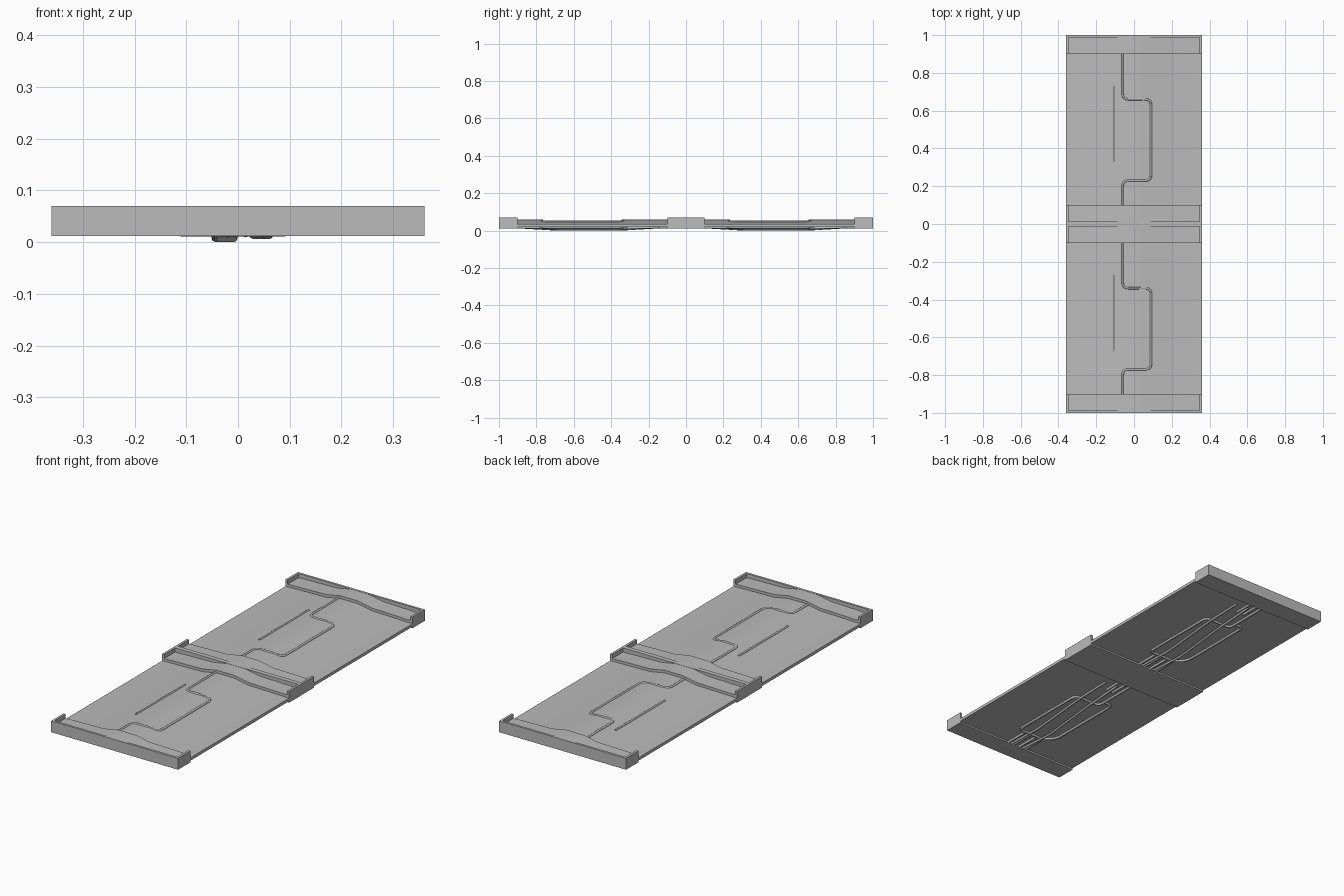
import bpy
import bmesh
from mathutils import Vector

cube = bpy.data.objects.get("Cube")
if cube:
    bpy.data.objects.remove(cube, do_unlink=True)

grey = bpy.data.materials.new("plain grey")
grey.use_nodes = True
grey.diffuse_color = (0.5, 0.5, 0.5, 1)
grey.node_tree.nodes["Principled BSDF"].inputs["Base Color"].default_value = (0.5, 0.5, 0.5, 1)

HALF = 0.36
RIB = 0.1
RIDGE = [(-HALF, 0.035), (-0.13, 0.04), (-0.05, 0.055),
         (0.05, 0.055), (0.13, 0.04), (HALF, 0.035)]


def surface(x):
    """Height of the ridged panel at x."""
    for (xa, za), (xb, zb) in zip(RIDGE, RIDGE[1:]):
        if xa <= x <= xb:
            return za + (zb - za) * (x - xa) / (xb - xa)
    return RIDGE[0][1]


def smooth(obj, angle):
    bpy.ops.object.select_all(action='DESELECT')
    obj.select_set(True)
    bpy.context.view_layer.objects.active = obj
    bpy.ops.object.shade_smooth_by_angle(angle=angle)


def extrude_profile(name, profile, y0, y1):
    """Solid with an x-z outline, running from y0 to y1."""
    bm = bmesh.new()
    face = bm.faces.new([bm.verts.new((x, y0, z)) for x, z in profile])
    out = bmesh.ops.extrude_face_region(bm, geom=[face])
    moved = [v for v in out["geom"] if isinstance(v, bmesh.types.BMVert)]
    bmesh.ops.translate(bm, verts=moved, vec=(0, y1 - y0, 0))
    bmesh.ops.recalc_face_normals(bm, faces=bm.faces)
    mesh = bpy.data.meshes.new(name)
    bm.to_mesh(mesh)
    bm.free()
    mesh.materials.append(grey)
    obj = bpy.data.objects.new(name, mesh)
    bpy.context.collection.objects.link(obj)
    smooth(obj, 0.6)
    return obj


def block(name, x0, x1, y0, y1, z0, z1):
    return extrude_profile(name, [(x0, z0), (x1, z0), (x1, z1), (x0, z1)], y0, y1)


def tube(name, points, y0, radius=0.006, bend=0.03):
    """Round tube through the points, with rounded corners."""
    pts = [Vector(p) + Vector((0, y0, 0)) for p in points]
    path = [pts[0]]
    for a, b, c in zip(pts, pts[1:], pts[2:]):
        p = b + (a - b).normalized() * min(bend, (a - b).length * 0.45)
        q = b + (c - b).normalized() * min(bend, (c - b).length * 0.45)
        for i in range(5):
            t = i / 4
            path.append(p * (1 - t) ** 2 + b * 2 * t * (1 - t) + q * t ** 2)
    path.append(pts[-1])
    curve = bpy.data.curves.new(name, 'CURVE')
    curve.dimensions = '3D'
    curve.bevel_depth = radius
    curve.bevel_resolution = 2
    curve.use_fill_caps = True
    spline = curve.splines.new('POLY')
    spline.points.add(len(path) - 1)
    for sp, co in zip(spline.points, path):
        sp.co = (*co, 1)
    curve.materials.append(grey)
    obj = bpy.data.objects.new(name, curve)
    bpy.context.collection.objects.link(obj)


def on_top(points):
    return [(x, y, surface(x)) for x, y in points]


def rib(name, outer, inward):
    """End rib: straight outer wall, side tabs and a ridged body between."""
    inner = outer + inward * RIB
    wall = outer + inward * 0.012
    block(name + "_wall", -HALF, HALF, *sorted((outer, wall)), 0.012, 0.07)
    for side, x in (("right", -HALF), ("left", HALF - 0.012)):
        block(f"{name}_{side}_tab", x, x + 0.012, *sorted((wall, inner)), 0.012, 0.07)
    body = [(-HALF + 0.012, 0.012), (HALF - 0.012, 0.012)]
    body += [(max(-HALF + 0.012, min(HALF - 0.012, x)), z + 0.014)
             for x, z in reversed(RIDGE)]
    extrude_profile(name + "_body", body, *sorted((wall, inner)))


JOG = [(-0.06, 0.92), (-0.06, 0.66), (0.02, 0.66), (0.09, 0.66),
       (0.09, 0.23), (0.02, 0.23), (-0.06, 0.23), (-0.06, 0.06)]

for label, y0 in (("front", -1), ("back", 0)):
    # Ridged panel
    outline = [(-HALF, 0.02), (HALF, 0.02)] + list(reversed(RIDGE))
    extrude_profile(label + "_panel", outline, y0 + 0.005, y0 + 0.995)
    # Ribs at both ends
    rib(label + "_near_rib", y0, 1)
    rib(label + "_far_rib", y0 + 1, -1)
    # Upper piping
    tube(label + "_upper_pipe", on_top(JOG), y0)
    tube(label + "_upper_rod", on_top([(-0.11, 0.33), (-0.11, 0.73)]), y0, 0.005)
    # Lower piping: outer loop
    tube(label + "_lower_loop", [(x, y, 0.018) for x, y in JOG], y0, 0.007)
    tube(label + "_lower_side_pipe",
         [(-0.06, 0.7, 0.018), (-0.11, 0.7, 0.018),
          (-0.11, 0.28, 0.018), (-0.06, 0.23, 0.018)], y0, 0.007)
    # Lower piping: slanted inner pipes that hang below the panel
    for i, (xa, xb, low) in enumerate(((-0.045, -0.007, 0.006), (0.028, 0.062, 0.012))):
        tube(f"{label}_hanging_pipe_{i + 1}",
             [(xa, 0.1, 0.018), (xa, 0.3, low), (xb, 0.66, low), (xb, 0.86, 0.018)],
             y0, 0.006)
    # Forked stubs next to the ribs
    for i in range(3):
        x = -0.02 + i * 0.035
        tube(f"{label}_fork_{i + 1}", [(x, 0.06, 0.018), (x, 0.22, 0.016)], y0, 0.007)
    for i in range(2):
        x = -0.03 + i * 0.04
        tube(f"{label}_far_stub_{i + 1}", [(x, 0.8, 0.018), (x, 0.94, 0.018)], y0, 0.007)
